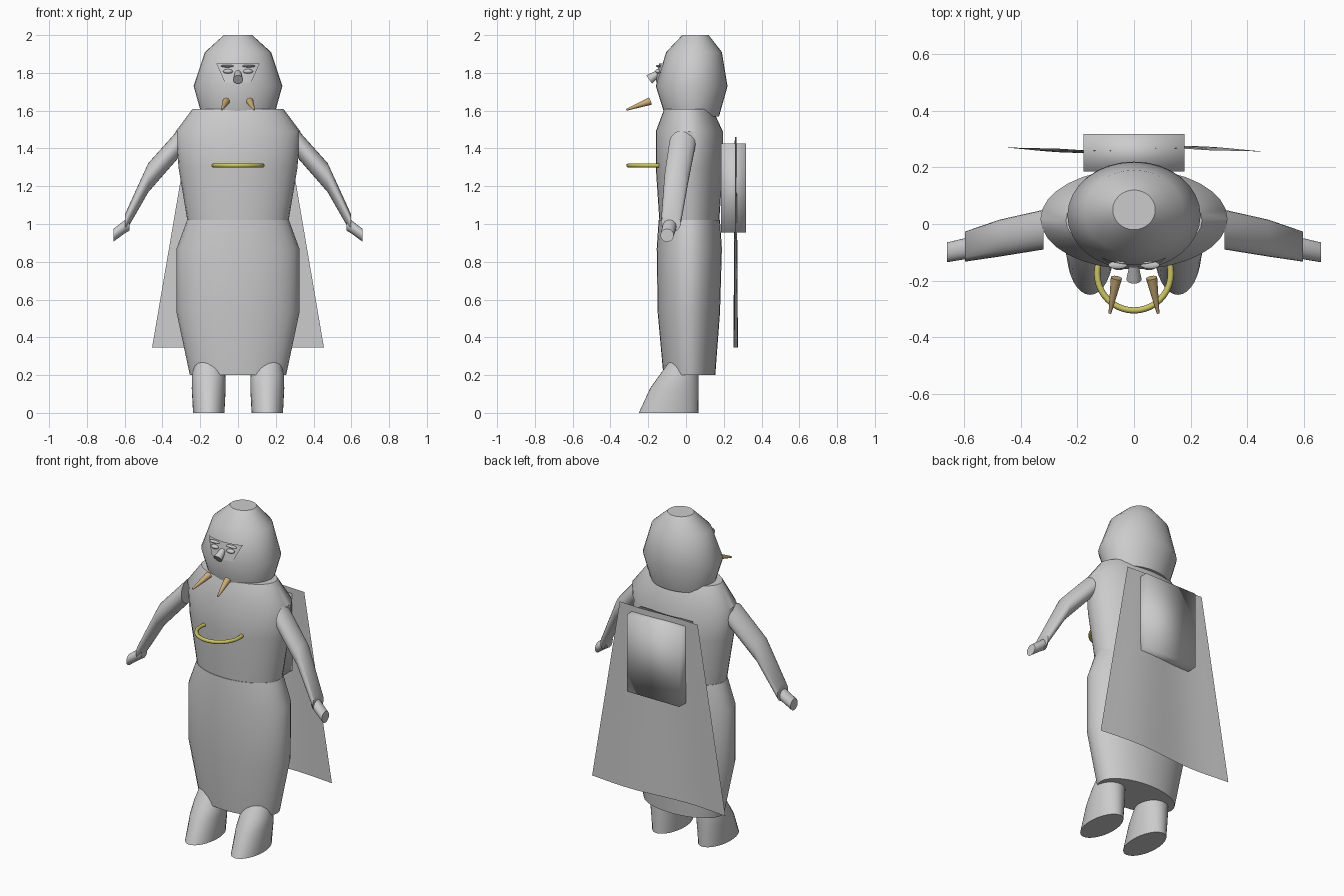
import bpy, bmesh, math
from mathutils import Vector, Matrix

if "Cube" in bpy.data.objects:
    bpy.data.objects.remove(bpy.data.objects["Cube"])


def material(name, rgb):
    m = bpy.data.materials.new(name)
    m.use_nodes = True
    m.diffuse_color = (*rgb, 1)
    m.node_tree.nodes["Principled BSDF"].inputs["Base Color"].default_value = (*rgb, 1)
    return m


GREY = material("plain grey", (0.6, 0.6, 0.6))
IVORY = material("tusk tan", (0.6, 0.42, 0.2))
YELLOW = material("ring yellow", (0.6, 0.55, 0.13))


def finish(name, bm, mat=GREY, sharp=40):
    bmesh.ops.recalc_face_normals(bm, faces=bm.faces)
    mesh = bpy.data.meshes.new(name)
    bm.to_mesh(mesh)
    bm.free()
    mesh.materials.append(mat)
    for p in mesh.polygons:
        p.use_smooth = True
    if sharp:
        mesh.set_sharp_from_angle(angle=math.radians(sharp))
    ob = bpy.data.objects.new(name, mesh)
    bpy.context.collection.objects.link(ob)
    return ob


def loft(name, rings, sides=32):
    """Skin elliptical rings, each given as centre, first half axis, second half axis."""
    bm = bmesh.new()
    loops = []
    for c, u, v in rings:
        loop = []
        for i in range(sides):
            a = math.tau * i / sides
            loop.append(bm.verts.new(Vector(c) + Vector(u) * math.cos(a) + Vector(v) * math.sin(a)))
        loops.append(loop)
    for a, b in zip(loops, loops[1:]):
        for i in range(sides):
            j = (i + 1) % sides
            bm.faces.new((a[i], a[j], b[j], b[i]))
    bm.faces.new(loops[0])
    bm.faces.new(loops[-1])
    return finish(name, bm)


def upright(name, rows, x=0):
    """Rows are height, half width, front y, back y."""
    return loft(name, [((x, (f + b) / 2, z), (w, 0, 0), (0, (b - f) / 2, 0)) for z, w, f, b in rows])


def sideways(name, rows, s):
    """Rows are x, centre y, half depth, centre z, half height."""
    return loft(name, [((s * x, y, z), (0, d, 0), (0, 0, h)) for x, y, d, z, h in rows], 24)


def taper(name, p, q, r1, r2, mat=GREY):
    p, q = Vector(p), Vector(q)
    turn = (q - p).to_track_quat('Z', 'Y').to_matrix().to_4x4()
    bm = bmesh.new()
    bmesh.ops.create_cone(bm, cap_ends=True, segments=16, radius1=r1, radius2=r2,
                          depth=(q - p).length, matrix=Matrix.Translation((p + q) / 2) @ turn)
    return finish(name, bm, mat)


def ball(name, centre, size):
    bm = bmesh.new()
    bmesh.ops.create_uvsphere(bm, u_segments=16, v_segments=10, radius=1,
                              matrix=Matrix.Translation(centre) @ Matrix.Diagonal((*size, 1)))
    return finish(name, bm)


def sheet(name, nx, nz, place):
    """Grid of faces placed by a function of two 0..1 parameters."""
    bm = bmesh.new()
    g = [[bm.verts.new(place(i / nx, j / nz)) for i in range(nx + 1)] for j in range(nz + 1)]
    for j in range(nz):
        for i in range(nx):
            bm.faces.new((g[j][i], g[j][i + 1], g[j + 1][i + 1], g[j + 1][i]))
    return finish(name, bm)


# Head, torso and long skirt
upright("head", [(1.57, 0.19, -0.11, 0.175), (1.73, 0.235, -0.16, 0.22),
                 (1.91, 0.175, -0.105, 0.19), (2.0, 0.075, -0.02, 0.12)])
upright("torso", [(1.0, 0.265, -0.14, 0.175), (1.3, 0.315, -0.16, 0.195),
                  (1.49, 0.33, -0.16, 0.195), (1.61, 0.24, -0.115, 0.14)])
upright("skirt", [(0.2, 0.255, -0.12, 0.155), (0.53, 0.325, -0.15, 0.18),
                  (0.87, 0.325, -0.155, 0.19), (1.02, 0.27, -0.145, 0.18)])


# Face plate following the front of the head
def face_point(i, j):
    x = (2 * i - 1) * (0.07 + 0.045 * j)
    bulge = 0.18 * (1 - math.sqrt(1 - (x / 0.23) ** 2))
    return (x, -0.16 + 0.018 * j + bulge, 1.75 + 0.1 * j)


sheet("face_plate", 10, 3, face_point)
taper("nose", (0, -0.145, 1.80), (0, -0.195, 1.765), 0.016, 0.027)

# Paired parts
for s, side in ((1, "left"), (-1, "right")):
    ball(side + "_eye", (s * 0.053, -0.147, 1.808), (0.026, 0.016, 0.012))
    ball(side + "_brow", (s * 0.057, -0.145, 1.836), (0.034, 0.014, 0.007))
    taper(side + "_tusk", (s * 0.062, -0.19, 1.65), (s * 0.085, -0.315, 1.605), 0.02, 0.005, IVORY)
    sideways(side + "_arm", [(0.32, -0.02, 0.07, 1.42, 0.075), (0.475, -0.05, 0.065, 1.245, 0.077),
                             (0.597, -0.08, 0.053, 1.005, 0.05)], s)
    sideways(side + "_hand", [(0.575, -0.085, 0.03, 1.0, 0.035), (0.6, -0.088, 0.037, 0.985, 0.035),
                              (0.66, -0.1, 0.035, 0.94, 0.034)], s)
    upright(side + "_foot", [(0, 0.083, -0.25, 0.065), (0.13, 0.09, -0.19, 0.067),
                             (0.2, 0.088, -0.14, 0.066), (0.27, 0.075, -0.09, 0.06),
                             (0.34, 0.05, -0.04, 0.05)], s * 0.155)

# Ring held at the chest
bm = bmesh.new()
n, m, radius, tube = 40, 10, 0.13, 0.011
grid = []
for i in range(n):
    a = math.tau * i / n
    row = []
    for j in range(m):
        b = math.tau * j / m
        r = radius + tube * math.cos(b)
        row.append(bm.verts.new((r * math.cos(a), -0.175 + r * math.sin(a), 1.31 + tube * math.sin(b))))
    grid.append(row)
for i in range(n):
    a, b = grid[i], grid[(i + 1) % n]
    for j in range(m):
        k = (j + 1) % m
        bm.faces.new((a[j], b[j], b[k], a[k]))
finish("chest_ring", bm, YELLOW, 60)


# Flared cape with soft folds
def cape_point(i, j):
    t = 2 * i - 1
    x = t * (0.455 - 0.19 * j)
    return (x, 0.263 + 0.012 * (1 - 0.6 * j) * math.sin(t * math.pi * 1.2), 0.345 + 1.115 * j)


sheet("cape", 24, 10, cape_point)

# Back pack with softened shading
bm = bmesh.new()
bmesh.ops.create_cube(bm, size=1, matrix=Matrix.Translation((0, 0.251, 1.19))
                      @ Matrix.Diagonal((0.356, 0.132, 0.47, 1)))
finish("back_pack", bm, GREY, None)
